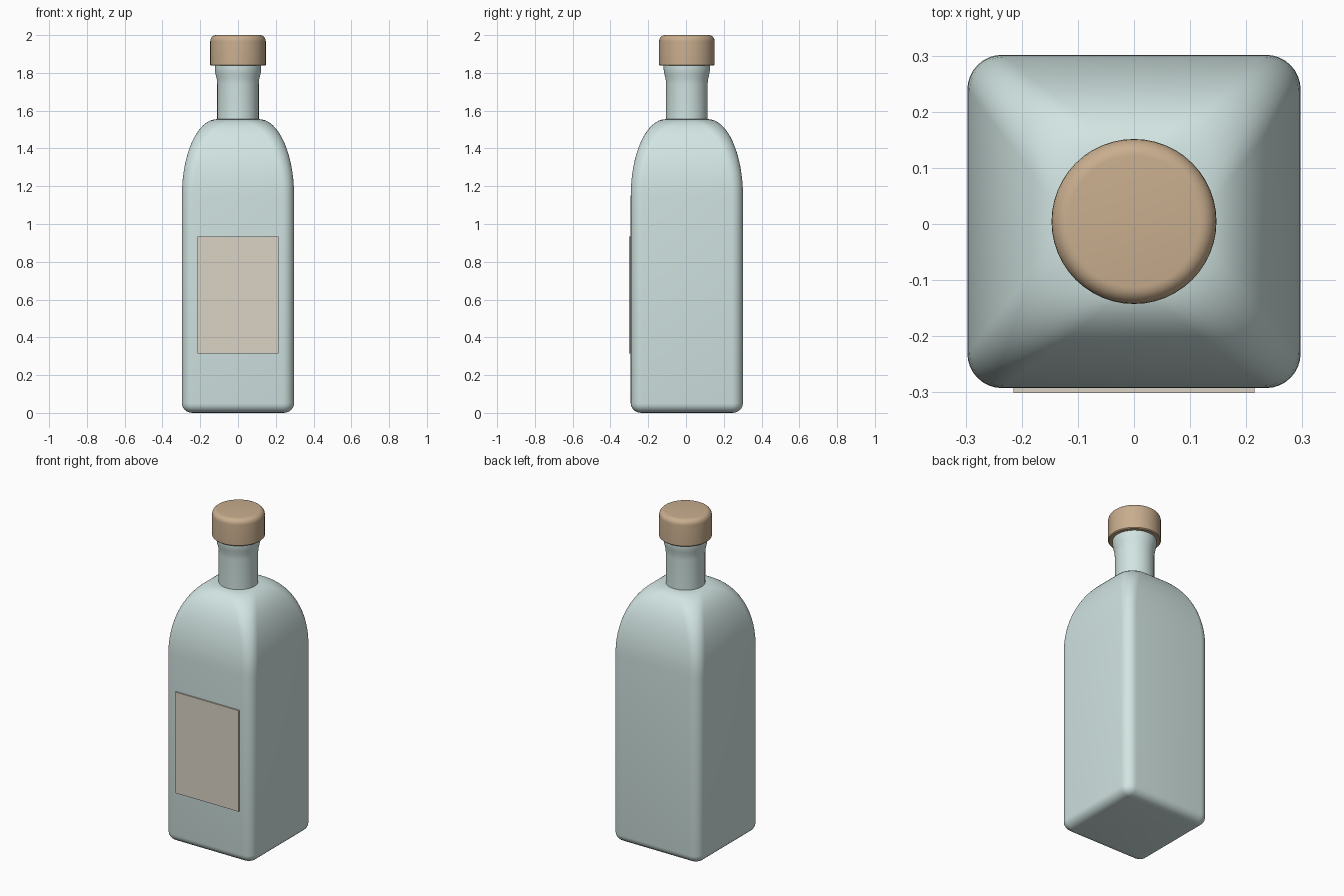
import bpy, bmesh, math

if "Cube" in bpy.data.objects:
    bpy.data.objects.remove(bpy.data.objects["Cube"])

CY = 0.0045  # body axis, offset by the label thickness


def material(name, rgb):
    m = bpy.data.materials.new(name)
    m.diffuse_color = (*rgb, 1)
    m.use_nodes = True
    m.node_tree.nodes["Principled BSDF"].inputs["Base Color"].default_value = m.diffuse_color
    return m


def finish(name, bm, mat, angle=40):
    bmesh.ops.recalc_face_normals(bm, faces=bm.faces)
    me = bpy.data.meshes.new(name)
    bm.to_mesh(me)
    bm.free()
    ob = bpy.data.objects.new(name, me)
    bpy.context.collection.objects.link(ob)
    me.materials.append(mat)
    bpy.ops.object.select_all(action='DESELECT')
    ob.select_set(True)
    bpy.context.view_layer.objects.active = ob
    bpy.ops.object.shade_smooth_by_angle(angle=math.radians(angle))
    return ob


def loft(name, sections, mat, arc=8):
    """Each section is (z, half flat length, corner radius); flat 0 gives a circle."""
    bm = bmesh.new()
    rings = []
    for z, f, r in sections:
        ring = []
        for q, (sx, sy) in enumerate([(1, 1), (-1, 1), (-1, -1), (1, -1)]):
            for i in range(arc + 1):
                a = (q + i / arc) * math.pi / 2
                ring.append(bm.verts.new((sx * f + r * math.cos(a),
                                          CY + sy * f + r * math.sin(a), z)))
        rings.append(ring)
    n = len(rings[0])
    for a, b in zip(rings, rings[1:]):
        for i in range(n):
            j = (i + 1) % n
            bm.faces.new((a[i], a[j], b[j], b[i]))
    bm.faces.new(rings[0])
    bm.faces.new(rings[-1])
    bmesh.ops.remove_doubles(bm, verts=bm.verts, dist=1e-5)
    return finish(name, bm, mat)


glass = material("pale_glass", (0.64, 0.78, 0.76))
cork = material("cork", (0.58, 0.42, 0.27))
paper = material("paper", (0.70, 0.65, 0.56))

# Body: rounded base edge, straight sides, shoulder narrowing to the round neck
W, F = 0.297, 0.235
body = []
for i in range(6):
    t = i / 5 * math.pi / 2
    body.append((0.055 * (1 - math.sin(t)) if i else 0.055, F, W - F))
body = []
for i in range(6):
    t = i / 5 * math.pi / 2
    body.append((0.05 * (1 - math.cos(t)), F, 0.006 + 0.056 * math.sin(t)))
for i in range(17):
    t = i / 16 * math.pi / 2
    w = 0.112 + (W - 0.112) * math.cos(t)
    f = max(0.0, F - 1.28 * (W - w))
    body.append((1.15 + 0.405 * math.sin(t), f, w - f))
loft("bottle_body", body, glass)

# Neck with flared lip
loft("bottle_neck", [(z, 0, r) for z, r in [
    (1.53, 0.11), (1.74, 0.11), (1.765, 0.112), (1.79, 0.118),
    (1.81, 0.122), (1.825, 0.123), (1.85, 0.123)]], glass, arc=12)

# Stopper with rounded top edge
cap = [(1.838, 0.142), (1.843, 0.147)]
for i in range(7):
    t = i / 6 * math.pi / 2
    cap.append((1.968 + 0.032 * math.sin(t), 0.117 + 0.03 * math.cos(t)))
loft("stopper", [(z, 0, r) for z, r in cap], cork, arc=12)

# Front label
bm = bmesh.new()
bmesh.ops.create_cube(bm, size=1)
for v in bm.verts:
    v.co.x *= 0.43
    v.co.y = -0.3015 if v.co.y < 0 else -0.288
    v.co.z = 0.625 + v.co.z * 0.62
finish("front_label", bm, paper, 30)
